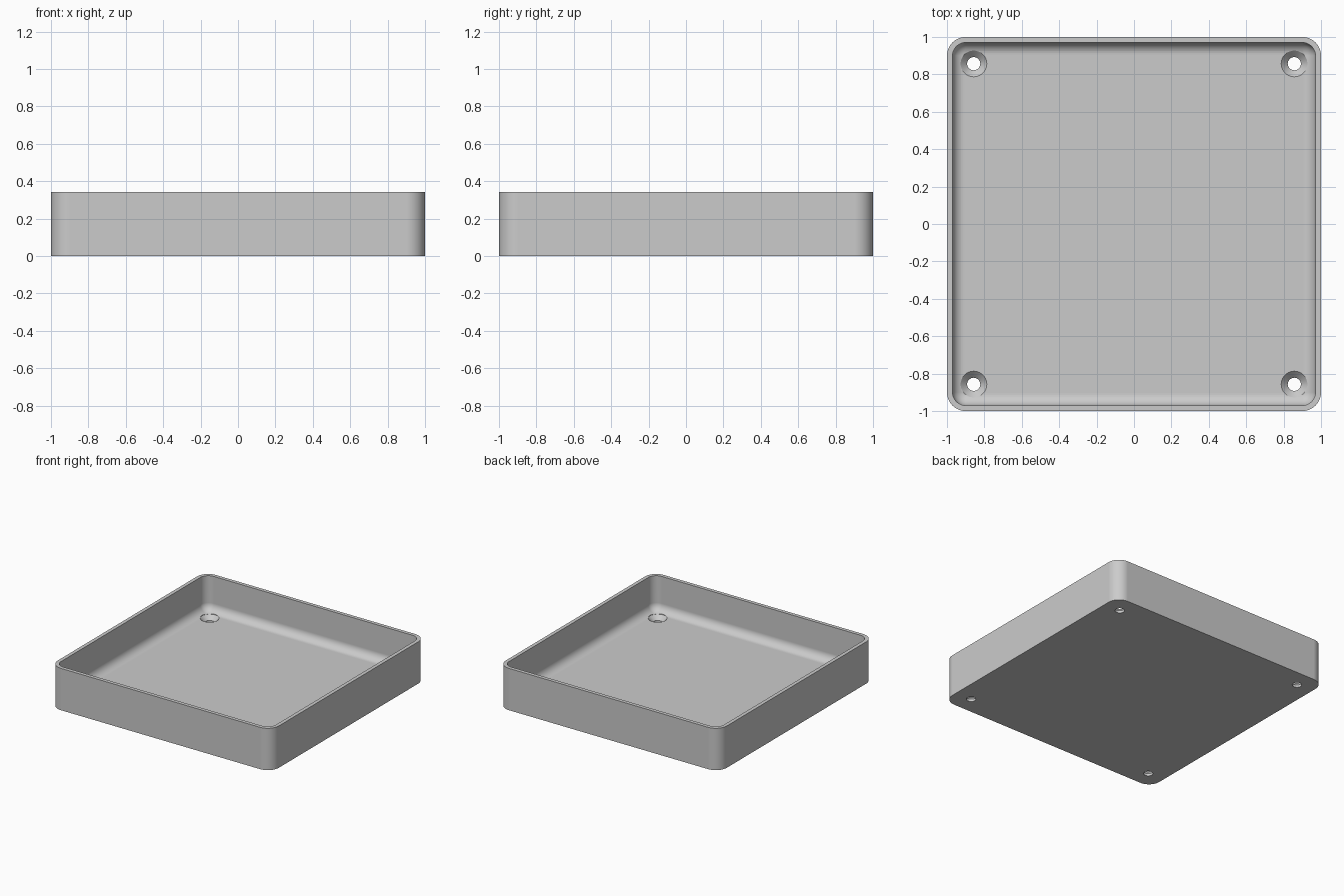
import bpy, bmesh, math

cube = bpy.data.objects.get("Cube")
if cube:
    bpy.data.objects.remove(cube, do_unlink=True)

HEIGHT, FLOOR, WALL = 0.342, 0.055, 0.03
OUTER_R, INNER_R, FILLET = 0.1, 0.07, 0.066
HOLE_POS, HOLE_R, SINK_R = 0.857, 0.035, 0.07
STEPS = 10

grey = bpy.data.materials.new("plain grey")
grey.use_nodes = True
grey.diffuse_color = (0.6, 0.6, 0.6, 1)
grey.node_tree.nodes["Principled BSDF"].inputs["Base Color"].default_value = (0.6, 0.6, 0.6, 1)


def make_object(name, bm):
    bmesh.ops.recalc_face_normals(bm, faces=bm.faces)
    mesh = bpy.data.meshes.new(name)
    bm.to_mesh(mesh)
    bm.free()
    mesh.materials.append(grey)
    obj = bpy.data.objects.new(name, mesh)
    bpy.context.collection.objects.link(obj)
    return obj


def loft(bm, rings):
    """Skin a stack of point rings and cap both ends."""
    loops = [[bm.verts.new(p) for p in ring] for ring in rings]
    n = len(loops[0])
    for a, b in zip(loops, loops[1:]):
        for i in range(n):
            j = (i + 1) % n
            bm.faces.new((a[i], a[j], b[j], b[i]))
    bm.faces.new(loops[0])
    bm.faces.new(loops[-1])


def rounded_square(half, radius, z):
    pts = []
    for corner, (sx, sy) in enumerate([(1, 1), (-1, 1), (-1, -1), (1, -1)]):
        for i in range(STEPS + 1):
            a = math.pi / 2 * (corner + i / STEPS)
            pts.append((sx * (half - radius) + radius * math.cos(a),
                        sy * (half - radius) + radius * math.sin(a), z))
    return pts


def circle(x, y, radius, z, n=40):
    return [(x + radius * math.cos(math.tau * i / n),
             y + radius * math.sin(math.tau * i / n), z) for i in range(n)]


# Tray: outer wall, rim, inner wall, then the fillet down to the floor
inner = 1 - WALL
rings = [rounded_square(1, OUTER_R, 0), rounded_square(1, OUTER_R, HEIGHT),
         rounded_square(inner, INNER_R, HEIGHT)]
for i in range(STEPS + 1):
    a = math.pi / 2 * i / STEPS
    inset = FILLET * (1 - math.cos(a))
    rings.append(rounded_square(inner - inset, INNER_R - inset,
                                FLOOR + FILLET * (1 - math.sin(a))))
bm = bmesh.new()
loft(bm, rings)
tray = make_object("tray", bm)

# Countersunk screw holes in the four corners
bm = bmesh.new()
cone_bottom = FLOOR - (SINK_R - HOLE_R)
for x in (-HOLE_POS, HOLE_POS):
    for y in (-HOLE_POS, HOLE_POS):
        loft(bm, [circle(x, y, HOLE_R, -0.1), circle(x, y, HOLE_R, cone_bottom),
                  circle(x, y, SINK_R, FLOOR), circle(x, y, SINK_R, HEIGHT)])
cutter = make_object("screw_hole_cutter", bm)
cutter.hide_render = True

bpy.ops.object.select_all(action="DESELECT")
bpy.context.view_layer.objects.active = tray
tray.select_set(True)
cut = tray.modifiers.new("screw holes", "BOOLEAN")
cut.object = cutter
cut.solver = "EXACT"
bpy.ops.object.modifier_apply(modifier=cut.name)
bpy.data.objects.remove(cutter, do_unlink=True)

# Smooth curves with crisp edges
bpy.ops.object.shade_smooth_by_angle(angle=math.radians(30))
weighted = tray.modifiers.new("even shading", "WEIGHTED_NORMAL")
weighted.keep_sharp = True
